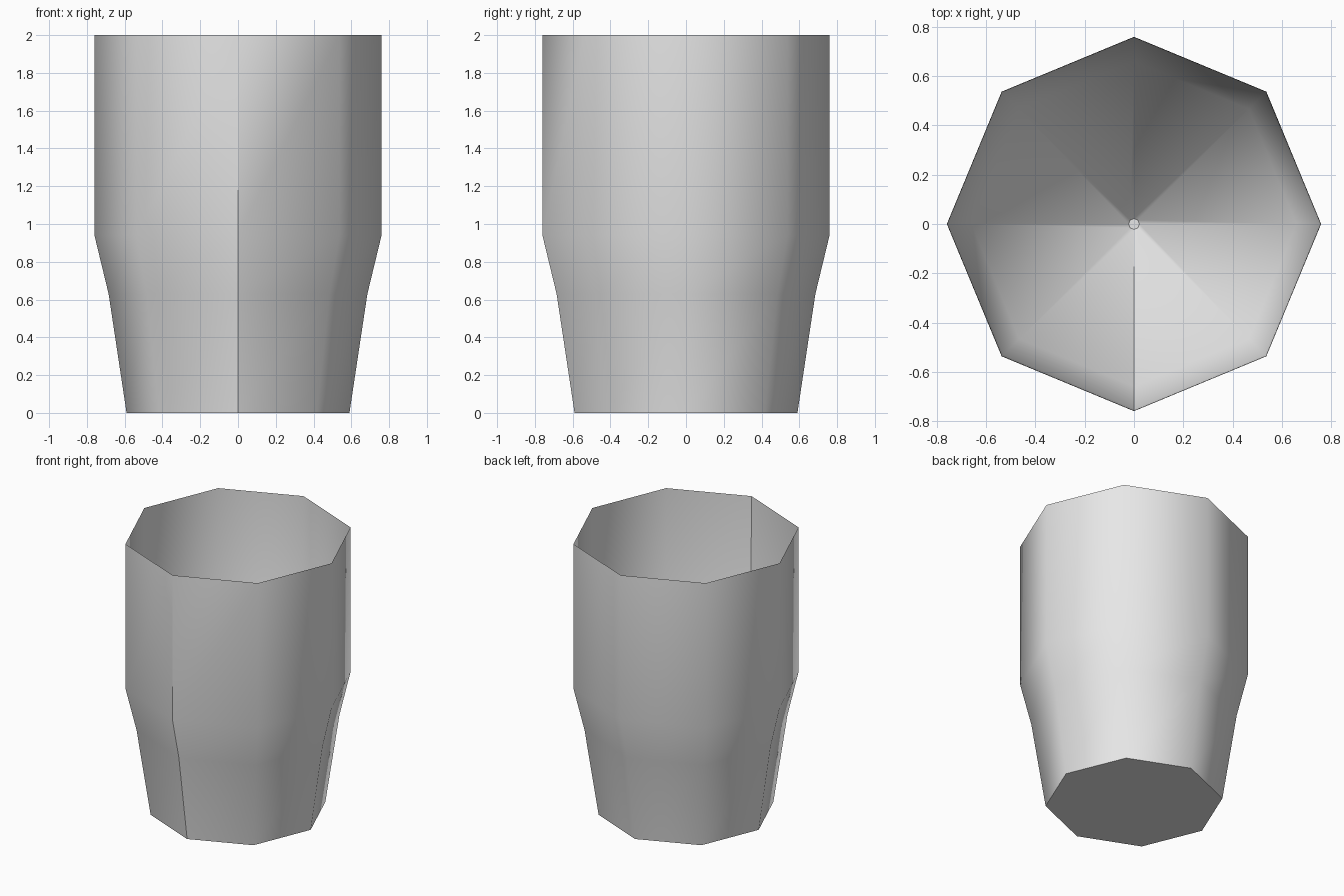
import bpy
import bmesh
from math import cos, sin, pi

SIDES = 8

cube = bpy.data.objects.get("Cube")
if cube:
    bpy.data.objects.remove(cube, do_unlink=True)

grey = bpy.data.materials.new("plain_grey")
grey.use_nodes = True
colour = (0.8, 0.8, 0.8, 1.0)
grey.diffuse_color = colour
grey.node_tree.nodes["Principled BSDF"].inputs["Base Color"].default_value = colour


def ring_point(radius, z, step):
    angle = -pi / 2 + 2 * pi * step / SIDES
    return radius * cos(angle), radius * sin(angle), z


def finish(bm, name):
    mesh = bpy.data.meshes.new(name)
    bm.to_mesh(mesh)
    bm.free()
    mesh.materials.append(grey)
    obj = bpy.data.objects.new(name, mesh)
    bpy.context.collection.objects.link(obj)
    return obj


def revolve(name, profile, weld_top=False):
    """Sweep a (radius, height) profile round z, leaving an open front seam."""
    bm = bmesh.new()
    columns = [[bm.verts.new(ring_point(r, z, step)) for r, z in profile]
               for step in range(SIDES + 1)]
    for a, b in zip(columns, columns[1:]):
        for i in range(len(profile) - 1):
            face = bm.faces.new((a[i], b[i], b[i + 1], a[i + 1]))
            face.smooth = True
    if weld_top:
        bmesh.ops.weld_verts(bm, targetmap={columns[-1][-1]: columns[0][-1]})
    return finish(bm, name)


def disc(name, radius, z, facing_up):
    bm = bmesh.new()
    verts = [bm.verts.new(ring_point(radius, z, step)) for step in range(SIDES)]
    bm.faces.new(verts if facing_up else verts[::-1])
    return finish(bm, name)


# Outer wall: tapered foot, shoulder and straight sides
revolve("outer_wall", [(0.59, 0), (0.685, 0.63), (0.76, 0.94), (0.76, 2)], weld_top=True)

# Inner wall: thin lining that narrows to a cone-shaped floor
revolve("inner_wall", [(0.759, 2), (0.75, 0.94), (0.66, 0.64), (0.022, 0.03)])

# Flat ends: tip of the inner cone and the underside
disc("inner_tip", 0.022, 0.03, True)
disc("base", 0.59, 0, False)
